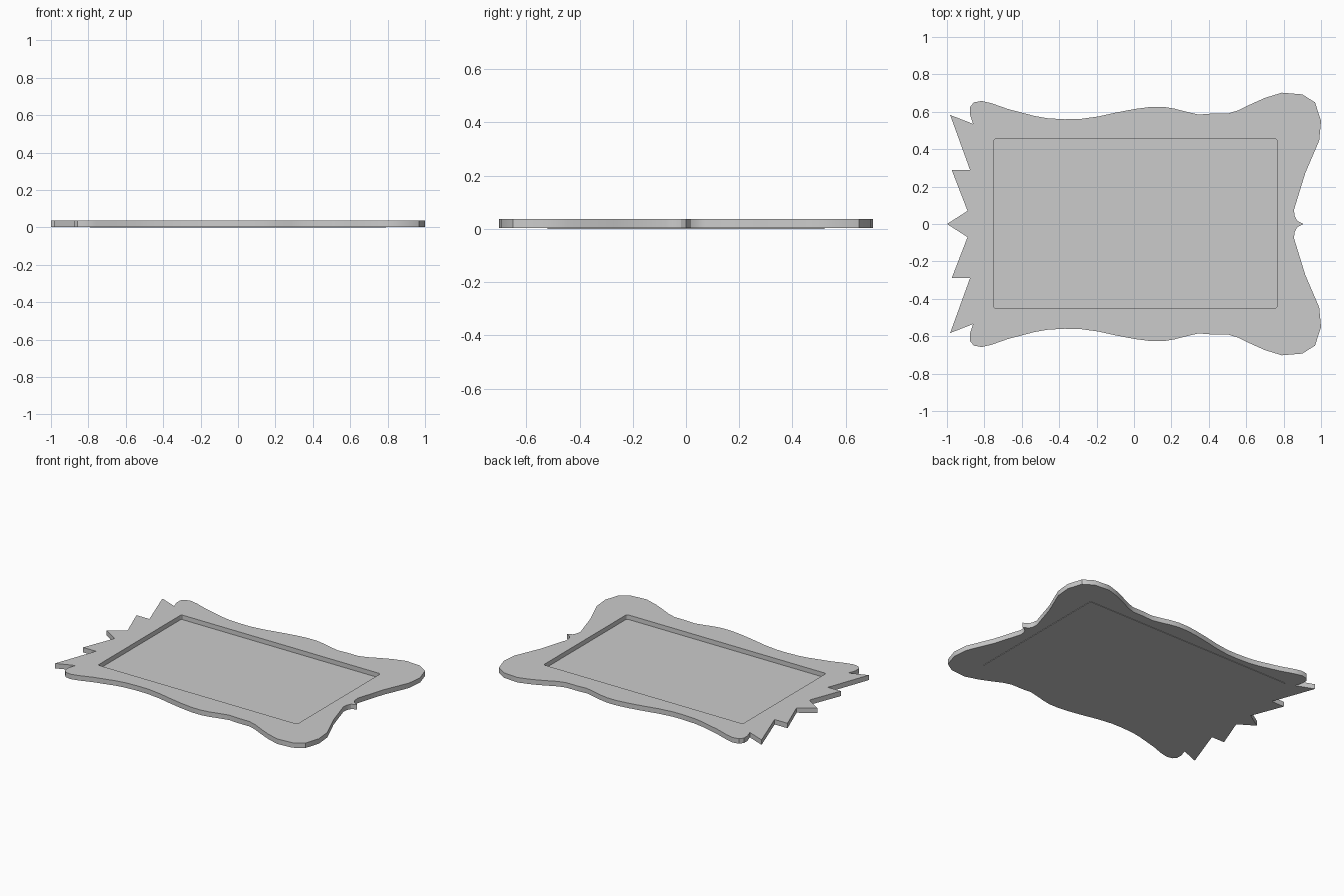
import bpy, bmesh, math

if "Cube" in bpy.data.objects:
    bpy.data.objects.remove(bpy.data.objects["Cube"])

BOTTOM, TOP = 0.003, 0.037

# Upper half of the outline, left tip to right tip
HALF = [
    (-1.0, 0), (-0.89, 0.07), (-0.975, 0.29), (-0.877, 0.29), (-0.983, 0.583),
    (-0.86, 0.535), (-0.877, 0.585), (-0.877, 0.625), (-0.857, 0.65), (-0.815, 0.658),
    (-0.76, 0.645), (-0.675, 0.615), (-0.53, 0.577), (-0.46, 0.565), (-0.37, 0.56),
    (-0.29, 0.561), (-0.19, 0.575), (-0.10, 0.595), (0.005, 0.615), (0.09, 0.626),
    (0.16, 0.626), (0.215, 0.617), (0.28, 0.6), (0.345, 0.585), (0.41, 0.59),
    (0.5, 0.59), (0.555, 0.607), (0.63, 0.643), (0.70, 0.674), (0.79, 0.702),
    (0.90, 0.693), (0.968, 0.65), (1.0, 0.55), (0.99, 0.445), (0.915, 0.27),
    (0.855, 0.075), (0.86, 0.04), (0.872, 0.018), (0.905, 0),
]
outline = HALF + [(x, -y) for x, y in HALF[-2:0:-1]]


def rounded_rect(x0, x1, y0, y1, r, steps=3):
    pts = []
    corners = [(x1 - r, y1 - r), (x0 + r, y1 - r), (x0 + r, y0 + r), (x1 - r, y0 + r)]
    for k, (cx, cy) in enumerate(corners):
        for i in range(steps + 1):
            a = math.pi / 2 * (k + i / steps)
            pts.append((cx + r * math.cos(a), cy + r * math.sin(a)))
    return pts


def plate(name, loops, z0, z1):
    """Fill closed loops (inner loops become holes) and extrude upward."""
    bm = bmesh.new()
    edges = []
    for loop in loops:
        vs = [bm.verts.new((x, y, z0)) for x, y in loop]
        edges += [bm.edges.new((vs[i - 1], vs[i])) for i in range(len(vs))]
    bmesh.ops.triangle_fill(bm, edges=edges, use_beauty=True, use_dissolve=False)
    ext = bmesh.ops.extrude_face_region(bm, geom=bm.faces[:], use_keep_orig=True)
    top = [g for g in ext["geom"] if isinstance(g, bmesh.types.BMVert)]
    bmesh.ops.translate(bm, verts=top, vec=(0, 0, z1 - z0))
    bmesh.ops.recalc_face_normals(bm, faces=bm.faces[:])
    mesh = bpy.data.meshes.new(name)
    bm.to_mesh(mesh)
    bm.free()
    obj = bpy.data.objects.new(name, mesh)
    bpy.context.collection.objects.link(obj)
    return obj


# Ornate frame with a rectangular opening
frame = plate("frame", [outline, rounded_rect(-0.75, 0.765, -0.45, 0.455, 0.012)], BOTTOM, TOP)
bpy.context.view_layer.objects.active = frame
frame.select_set(True)
bpy.ops.object.shade_smooth_by_angle(angle=math.radians(30))

# Thin backing panel closing the opening, just proud of the underside
plate("back_panel", [[(-0.79, -0.52), (0.79, -0.52), (0.79, 0.52), (-0.79, 0.52)]], 0, 0.006)
